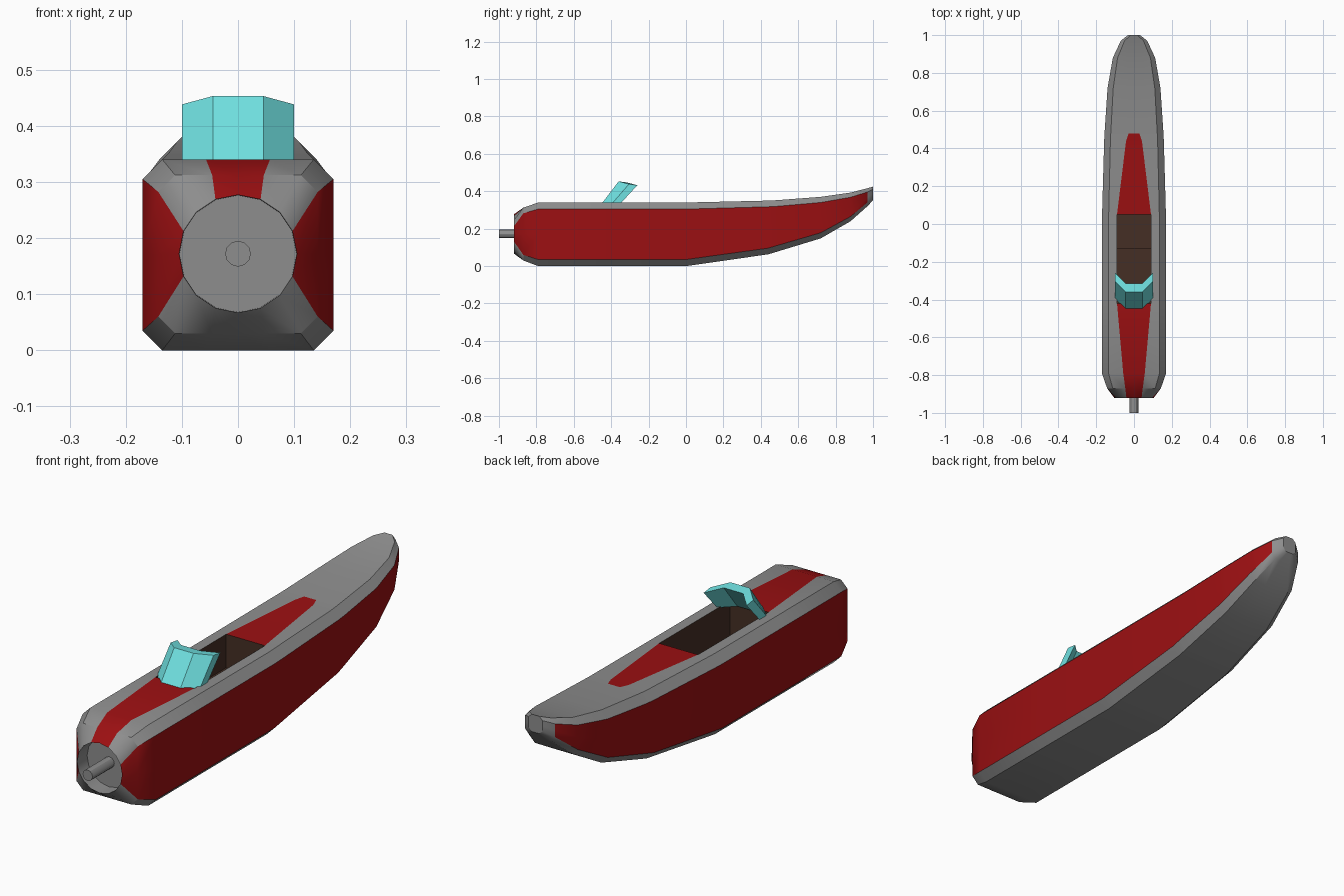
import bpy, bmesh, math
from mathutils import Vector

cube = bpy.data.objects.get("Cube")
if cube:
    bpy.data.objects.remove(cube, do_unlink=True)


def material(name, rgb):
    m = bpy.data.materials.new(name)
    m.use_nodes = True
    m.diffuse_color = (*rgb, 1)
    m.node_tree.nodes["Principled BSDF"].inputs["Base Color"].default_value = (*rgb, 1)
    return m


GREY = material("hull grey", (0.27, 0.27, 0.27))
RED = material("paint red", (0.33, 0.005, 0.006))
BROWN = material("cockpit brown", (0.06, 0.028, 0.018))
CYAN = material("glass cyan", (0.16, 0.75, 0.75))


def finish(name, bm, mats, angle=30, normals=True):
    if normals:
        bmesh.ops.recalc_face_normals(bm, faces=bm.faces)
    me = bpy.data.meshes.new(name)
    bm.to_mesh(me)
    bm.free()
    for m in mats:
        me.materials.append(m)
    ob = bpy.data.objects.new(name, me)
    bpy.context.collection.objects.link(ob)
    bpy.ops.object.select_all(action="DESELECT")
    ob.select_set(True)
    bpy.context.view_layer.objects.active = ob
    bpy.ops.object.shade_smooth_by_angle(angle=math.radians(angle))
    return ob


AXIS_Z = 0.172
COCKPIT = (-0.42, 0.05)
STRIPE_END, SIDE_END = 0.48, 0.97


def nose_ring(y, r):
    return [Vector((r * math.cos(k * math.pi / 8), y, AXIS_Z + r * math.sin(k * math.pi / 8)))
            for k in range(16)]


def section(y, w, top, bot, c, s):
    """Chamfered box section; s is the half width of the deck stripe."""
    mid = (top + bot) / 2
    up = [(w, mid), (w, top - c), (w - c, top), (s, top), (0, top)]
    up += [(-x, z) for x, z in up[-2::-1]]
    low = [(-w, bot + c), (c - w, bot), (-s, bot), (0, bot), (s, bot), (w - c, bot), (w, bot + c)]
    return [Vector((x, y, z)) for x, z in up + low]


# Fuselage stations: y, half width, top, bottom, chamfer, stripe half width
stations = [
    (-0.87, 0.142, 0.312, 0.03, 0.03, 0.046),
    (-0.79, 0.17, 0.34, 0.0, 0.035, 0.057),
    (-0.42, 0.17, 0.34, 0.0, 0.035, 0.09),
    (0.0, 0.17, 0.34, 0.0, 0.035, 0.09),
    (0.05, 0.169, 0.341, 0.007, 0.035, 0.09),
    (0.44, 0.158, 0.35, 0.063, 0.033, 0.042),
    (0.48, 0.156, 0.352, 0.075, 0.033, 0.028),
    (0.72, 0.14, 0.37, 0.148, 0.03, 0.03),
    (0.88, 0.112, 0.393, 0.24, 0.025, 0.03),
    (0.97, 0.07, 0.416, 0.32, 0.02, 0.025),
    (1.0, 0.032, 0.425, 0.352, 0.014, 0.01),
]
rings = [nose_ring(-0.855, 0.104), nose_ring(-0.92, 0.105)] + [section(*s) for s in stations]

bm = bmesh.new()
loops = [[bm.verts.new(p) for p in ring] for ring in rings]
for n, (a, b) in enumerate(zip(loops, loops[1:])):
    y = (a[0].co.y + b[0].co.y) / 2
    for k in range(16):
        deck = k in (3, 4)
        if deck and COCKPIT[0] < y < COCKPIT[1]:
            continue
        j = (k + 1) % 16
        f = bm.faces.new((a[k], a[j], b[j], b[k]))
        side = k in (0, 7, 8, 15)
        if n > 0 and ((side and y < SIDE_END) or (deck and y < STRIPE_END)):
            f.material_index = 1
bm.faces.new(loops[0])
bm.faces.new(loops[-1])
finish("fuselage", bm, [GREY, RED])

# Propeller shaft
bm = bmesh.new()
bmesh.ops.create_cone(bm, cap_ends=True, segments=12, radius1=0.023, radius2=0.023, depth=0.147)
for v in bm.verts:
    x, y, z = v.co
    v.co = (x, z - 0.9265, y + AXIS_Z)
finish("propeller_shaft", bm, [GREY])

# Cockpit tub: a stepped floor profile with walls, open at the top
bm = bmesh.new()
y0, y1 = COCKPIT
profile = [(y0, 0.34), (y0, 0.13), (-0.13, 0.13), (-0.13, 0.2), (y1, 0.2), (y1, 0.341)]
left, right = [[bm.verts.new((x, y, z)) for y, z in profile] for x in (0.09, -0.09)]
for i in range(len(profile) - 1):
    bm.faces.new((left[i], right[i], right[i + 1], left[i + 1]))
bm.faces.new(left)
bm.faces.new(right[::-1])
bm.normal_update()
bmesh.ops.recalc_face_normals(bm, faces=bm.faces)
centre = Vector((0, -0.2, 0.3))
for f in bm.faces:
    if f.normal.dot(centre - f.calc_center_median()) < 0:
        f.normal_flip()
finish("cockpit_tub", bm, [BROWN], normals=False)

# Windscreen: three raked panels with thickness
bm = bmesh.new()
plan = [(-0.1, 0.055), (-0.045, 0.0), (0.045, 0.0), (0.1, 0.055)]
cols = []
for x, dy in plan:
    top = 0.453 - dy * 0.27
    cols.append([bm.verts.new((x, y + dy, z)) for y, z in
                 [(-0.45, 0.335), (-0.36, top), (-0.315, top - 0.006), (-0.405, 0.335)]])
for a, b in zip(cols, cols[1:]):
    for i in range(4):
        j = (i + 1) % 4
        bm.faces.new((a[i], b[i], b[j], a[j]))
bm.faces.new(cols[0])
bm.faces.new(cols[-1])
finish("windscreen", bm, [CYAN], angle=15)
